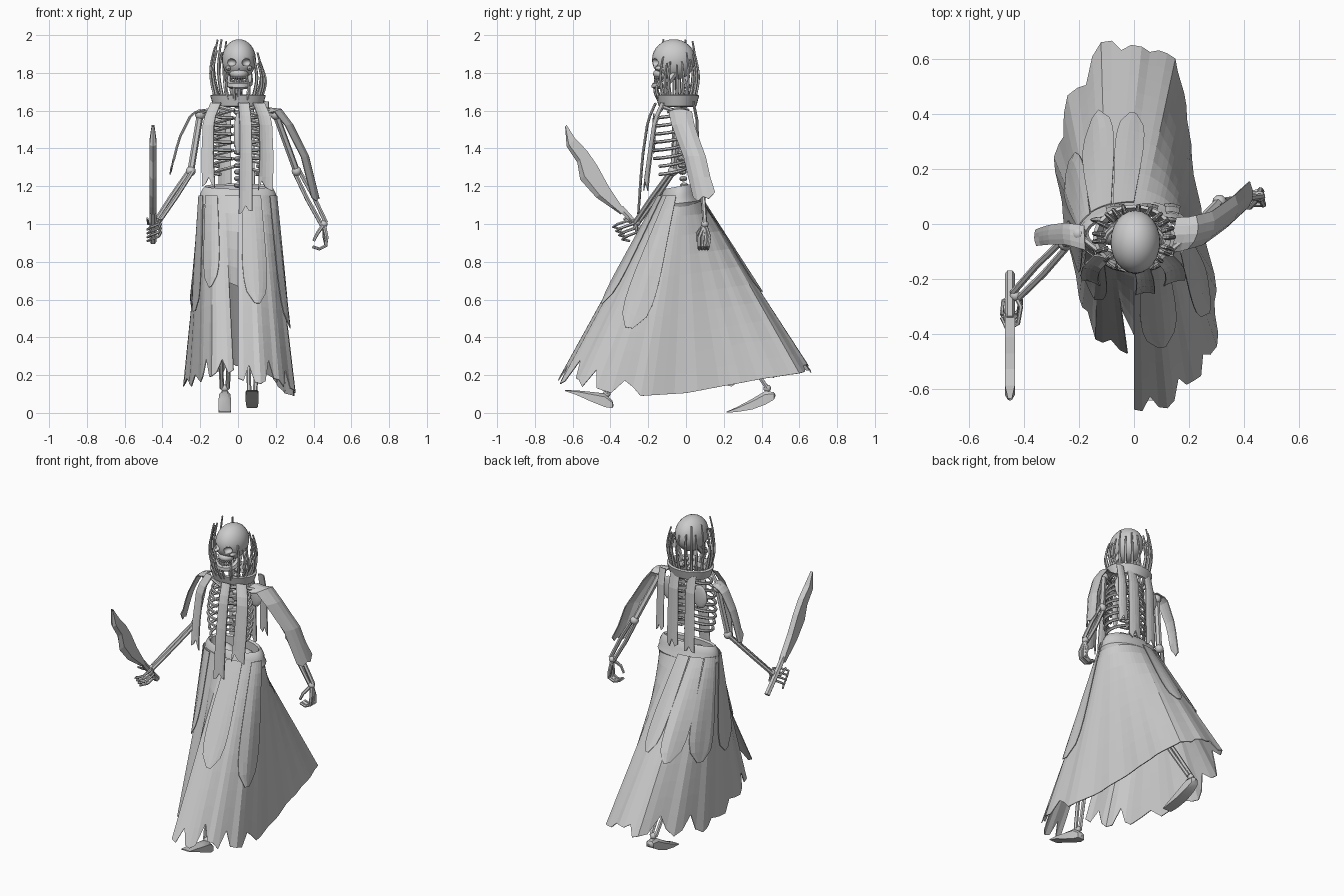
import bpy, bmesh, math, random
from mathutils import Vector as V

random.seed(4)
if "Cube" in bpy.data.objects:
    bpy.data.objects.remove(bpy.data.objects["Cube"])

grey = bpy.data.materials.new("pale_grey")
grey.use_nodes = True
grey.diffuse_color = (0.6, 0.6, 0.6, 1)
grey.node_tree.nodes["Principled BSDF"].inputs["Base Color"].default_value = (0.6, 0.6, 0.6, 1)


def add(name, mesh, smooth=False):
    ob = bpy.data.objects.new(name, mesh)
    bpy.context.collection.objects.link(ob)
    mesh.materials.clear()
    mesh.materials.append(grey)
    if smooth:
        bpy.ops.object.select_all(action='DESELECT')
        ob.select_set(True)
        bpy.context.view_layer.objects.active = ob
        bpy.ops.object.shade_smooth_by_angle(angle=math.radians(40))
    return ob


def grid(name, rows, closed=False, thick=0.0, smooth=False, keep=lambda r, c: True):
    """Surface through rows of points, optionally closed around and thickened."""
    n = len(rows[0])
    faces = [(r * n + c, r * n + (c + 1) % n, (r + 1) * n + (c + 1) % n, (r + 1) * n + c)
             for r in range(len(rows) - 1) for c in range(n if closed else n - 1) if keep(r, c)]
    me = bpy.data.meshes.new(name)
    me.from_pydata([p for row in rows for p in row], [], faces)
    bm = bmesh.new()
    bm.from_mesh(me)
    bmesh.ops.recalc_face_normals(bm, faces=bm.faces)
    bm.to_mesh(me)
    bm.free()
    ob = add(name, me, smooth)
    if thick:
        ob.modifiers.new("cloth", 'SOLIDIFY').thickness = thick
    return ob


def rods(name, paths, r, taper=(1, 1), kind='POLY'):
    """Round rods along paths, with the radius changing from end to end."""
    cu = bpy.data.curves.new(name, 'CURVE')
    cu.dimensions, cu.bevel_depth, cu.bevel_resolution, cu.use_fill_caps = '3D', r, 1, True
    for path in paths:
        s = cu.splines.new(kind)
        s.points.add(len(path) - 1)
        for i, p in enumerate(path):
            s.points[i].co = (*p, 1)
            f = i / (len(path) - 1)
            s.points[i].radius = taper[0] * (1 - f) + taper[1] * f
        if kind == 'NURBS':
            s.order_u, s.use_endpoint_u, s.resolution_u = 3, True, 5
    tmp = bpy.data.objects.new(name, cu)
    me = bpy.data.meshes.new_from_object(tmp)
    bpy.data.objects.remove(tmp)
    return add(name, me, True)


def balls(name, items, seg=12):
    """Ellipsoids given as (centre, radii)."""
    bm = bmesh.new()
    for c, s in items:
        new = bmesh.ops.create_uvsphere(bm, u_segments=seg, v_segments=seg * 2 // 3, radius=1)['verts']
        for v in new:
            v.co = V(c) + V((v.co.x * s[0], v.co.y * s[1], v.co.z * s[2]))
    me = bpy.data.meshes.new(name)
    bm.to_mesh(me)
    bm.free()
    return add(name, me, True)


def strip(name, path, across, w0, w1, bulge=0.0):
    """Hanging cloth strip with a ragged end."""
    path, across = [V(p) for p in path], V(across).normalized()
    rows, n = [], 8
    for k in range(n + 1):
        f = k / n * (len(path) - 1)
        i = min(int(f), len(path) - 2)
        c = path[i].lerp(path[i + 1], f - i)
        out = across.cross(path[i + 1] - path[i]).normalized()
        w = w0 + (w1 - w0) * k / n
        rows.append([c + across * w * s - out * bulge * s * s * 4
                     + V((0, 0, random.uniform(-.02, .04) if k == n else 0))
                     for s in (-.5, -.25, 0, .25, .5)])
    return grid(name, rows, thick=0.006)


def ring(name, profile, cy, tilt=0.0, n=32):
    """Oval band from (x radius, y radius, height) steps, raised at the back by tilt."""
    return grid(name, [[(rx * math.cos(a), cy + ry * math.sin(a), z + tilt * math.sin(a)) for a in
                [math.tau * i / n for i in range(n)]] for rx, ry, z in profile], True, smooth=True)


# Skirt: straight loft from the oval waist to a striding hem
HEM = [(0, -.67, .19), (.12, -.66, .17), (.22, -.58, .15), (.3, -.44, .13), (.3, -.24, .09),
       (.25, 0, .105), (.21, .24, .15), (.19, .43, .185), (.15, .6, .21), (.03, .66, .23),
       (-.12, .67, .21), (-.24, .46, .2), (-.29, .24, .15), (-.26, .03, .12),
       (-.2, -.27, .15), (-.14, -.42, .19), (-.025, -.47, .23)]
M = len(HEM)


def skirt_point(u, t, off=0.0):
    a = math.tau * u / M - math.pi / 2
    d = V((math.cos(a), math.sin(a), 0))
    top = V((.195 * d.x, -.035 + .105 * d.y, 1.15))
    i = int(u) % M
    low = V(HEM[i]).lerp(V(HEM[(i + 1) % M]), u % 1)
    return top.lerp(low, t) + d * (off + .004 * math.sin(u * math.pi * 2) * t)


SUB, ROWS = 4, 10
jag = [0 if 4 <= c / SUB <= 8.5 else random.uniform(.04, .13) if c % 4 == 2 else random.uniform(-.02, .04)
       for c in range(M * SUB)]
rows = [[skirt_point(c / SUB, t * (1 - jag[c] * t ** 6)) for c in range(M * SUB)]
        for t in [r / ROWS for r in range(ROWS + 1)]]
grid("skirt", rows, True, 0.005, keep=lambda r, c: r < 5 or c < (M - 1) * SUB)

# Rounded overskirt panels
for k, (u0, length, half) in enumerate([(1, .58, .7), (3.2, .68, .65), (9, .55, .5),
                                        (10.2, .58, .6), (11.6, .6, .7), (13.4, .6, .6), (14.9, .5, .6)]):
    rows = []
    for r in range(11):
        t = r / 10
        w = half * (1 + .2 * t) * math.sqrt(1 - .97 * t ** 5)
        rows.append([skirt_point((u0 + s * w) % M, t * length, .012 + .003 * (k % 2))
                     for s in (-1, -.6, -.2, .2, .6, 1)])
    grid("overskirt_panel_%d" % k, rows, thick=0.004)

ring("waistband", [(.2, .115, 1.09), (.21, .122, 1.11), (.2, .105, 1.14), (.2, .098, 1.16),
                   (.185, .085, 1.19), (.175, .075, 1.2), (.165, .065, 1.19), (.165, .065, 1.12)], -.035, .014)

# Collar and the curved spines standing around the head
ring("collar", [(.115, .09, 1.62), (.13, .1, 1.625), (.148, .115, 1.68),
                (.135, .104, 1.685), (.115, .09, 1.62)], -.045)
spines = []
for i in range(21):
    a = math.tau * (i + random.uniform(-.3, .3)) / 21
    ca, sa = math.cos(a), math.sin(a)
    h = random.uniform(.17, .25) + .1 * (.5 - .5 * ca)
    if sa < -.8:
        h *= .5
    spines.append([(.125 * ca * q, -.05 + .1 * sa * q, 1.65 + h * f)
                   for q, f in ((.9, 0), (1.1, .25), (1.22, .65), (.98, 1))])
rods("collar_spines", spines, .011, (1, .45), 'NURBS')

# Skull with cut sockets, jaw and teeth
skull = balls("skull", [((.005, -.065, 1.87), (.09, .115, .108))], 24)
cutters = balls("socket_cutters", [((x, -.172, 1.855), (.027, .035, .021)) for x in (-.037, .047)]
                + [((.005, -.19, 1.812), (.012, .03, .018))])
cut = skull.modifiers.new("sockets", 'BOOLEAN')
cut.operation, cut.object = 'DIFFERENCE', cutters
cutters.hide_render = True
cutters.hide_set(True)
balls("cheeks", [((.005, -.125, 1.795), (.05, .05, .03))]
      + [((.005 + s * .055, -.125, 1.825), (.016, .04, .014)) for s in (-1, 1)])
jaw = [(.005 + .056 * math.sin(a), -.09 - .075 * math.cos(a), 1.732 + .07 * (a / 2) ** 4)
       for a in [-2 + .4 * i for i in range(11)]]
rods("jaw", [jaw], .019)
teeth = []
for z in (1.758, 1.775):
    for i in range(9):
        a = -1 + i * .25
        teeth.append(((.005 + .048 * math.sin(a), -.105 - .06 * math.cos(a), z), (.006, .005, .009)))
balls("teeth", teeth, 6)

# Spine, ribs, breastbone, shoulder girdle and pelvis
balls("spine", [((0, .005 - .03 * math.sin((z - 1.1) * 5), z), (.022, .022, .015))
                for z in [1.1 + .035 * i for i in range(19)]], 8)
ribs = []
for i in range(8):
    z, w = 1.61 - .043 * i, .09 + .055 * math.sin(.4 + i * .3)
    end = 2.9 if i < 6 else 2.3
    for s in (-1, 1):
        ribs.append([(s * w * math.sin(a), -.08 + .09 * math.cos(a), z - .034 * a + .018 * a * a / 3)
                     for a in [.15 + (end - .15) * k / 9 for k in range(10)]])
rods("ribs", ribs, .009)
balls("breastbone", [((0, -.17, 1.48), (.022, .009, .11))])
rods("collarbones", [[(s * .02, -.14, 1.6), (s * .1, -.12, 1.62), (s * .2, -.04, 1.59)] for s in (-1, 1)], .011)
balls("shoulder_blades", [((s * .11, .015, 1.52), (.05, .012, .075)) for s in (-1, 1)])
balls("pelvis", [((s * .07, -.03, 1.12), (.07, .05, .06)) for s in (-1, 1)])


def limb(name, a, b, c, gap):
    """Upper bone, two lower bones and the knobs at the joints."""
    a, b, c, g = V(a), V(b), V(c), V(gap)
    rods(name + "_upper_bone", [[a, a.lerp(b, .15), a.lerp(b, .85), b]], .018)
    rods(name + "_lower_bones", [[b + g, b.lerp(c, .5) + g * 1.4, c + g],
                                 [b - g, b.lerp(c, .5) - g * 1.4, c - g]], .012)
    balls(name + "_joints", [(a, (.028,) * 3), (b, (.026,) * 3), (c, (.02,) * 3)])


limb("right_arm", (-.2, -.035, 1.58), (-.25, -.07, 1.28), (-.43, -.26, 1.01), (.01, -.01, 0))
limb("left_arm", (.2, -.035, 1.58), (.31, .08, 1.28), (.455, .1, 1.0), (.011, 0, .007))
limb("left_leg", (.08, -.04, 1.08), (.08, -.33, .62), (.075, -.42, .1), (.016, 0, 0))
limb("right_leg", (-.08, -.03, 1.08), (-.07, .12, .6), (-.07, .43, .13), (.016, 0, 0))


# Pointed feet, wedge shaped from heel to toe
def foot(name, x, path):
    grid(name, [[(x + w * c, y, z + h * s) for c, s in
                 ((-1, -1), (1, -1), (1, .5), (.5, 1), (-.5, 1), (-1, .5))]
                for y, z, w, h in path], True, smooth=True)


foot("left_foot", .075, [(-.383, .04, .001, .001), (-.39, .045, .024, .02), (-.43, .067, .03, .036),
                         (-.5, .085, .034, .026), (-.58, .107, .034, .012), (-.64, .118, .03, .003)])
foot("right_foot", -.07, [(.475, .092, .001, .001), (.465, .09, .024, .02), (.42, .08, .03, .036),
                          (.35, .046, .034, .028), (.27, .018, .034, .013), (.215, .004, .03, .003)])

# Hands
rods("left_fingers", [[(.455, .1, 1.0), (.47 - k * .004, .07 + k * .018, .93), (.465, .07 + k * .016, .885),
                       (.43, .07 + k * .015, .868), (.395, .07 + k * .014, .88)] for k in range(4)]
     + [[(.455, .1, 1.0), (.42, .06, .95), (.4, .06, .91)]], .011, (1, .7))
rods("right_fingers", [[(-.43, -.26, 1.01), (-.41, -.3 + k * .012, 1.02 - k * .022),
                        (-.42, -.36 + k * .014, 1.0 - k * .022), (-.46, -.385 + k * .016, .985 - k * .022),
                        (-.48, -.34 + k * .014, .97 - k * .02)] for k in range(4)]
     + [[(-.43, -.26, 1.01), (-.475, -.28, 1.0), (-.48, -.33, 1.03)]], .009, (1, .7))

# Curved, notched blade and grip
back = [(-.633, 1.525), (-.585, 1.45), (-.525, 1.39), (-.47, 1.31), (-.41, 1.2), (-.35, 1.11), (-.325, 1.07)]
edge = [(-.64, 1.515), (-.632, 1.41), (-.575, 1.325), (-.56, 1.235), (-.475, 1.14), (-.395, 1.085), (-.345, 1.05)]
rows = []
for i, (b, e) in enumerate(zip(back, edge)):
    t = .007 if i == 0 else .018
    m = [(p + q * 3) / 4 for p, q in zip(b, e)]
    rows.append([(-.45 - t, *b), (-.45 + t, *b), (-.45 + t, *m), (-.45, *e), (-.45 - t, *m)])
grid("sword_blade", rows, True)
rods("sword_grip", [[(-.45, -.345, 1.085), (-.45, -.26, .99), (-.45, -.18, .905)]], .018)

# Hanging strips at the front and back, and the torn sleeves
for k, (x, y, w, z) in enumerate([(-.155, -.12, .07, 1.21), (.04, -.16, .07, 1.07), (.145, -.12, .08, 1.19)]):
    strip("front_strip_%d" % k, [(x * .75, y, 1.64), (x, y - .04, 1.55), (x * 1.04, y - .07, 1.35),
                                 (x, y - .09, z)], (1, x * 2, 0), w * .8, w, .006)
for k, (x, w, z) in enumerate([(-.07, .07, 1.19), (.05, .08, 1.19), (.14, .06, 1.26)]):
    strip("back_strip_%d" % k, [(x, .045, 1.65), (x, .065, 1.55), (x, .075, z)], (1, -x, 0), w * .8, w, .006)
strip("left_sleeve", [(.14, -.04, 1.62), (.23, -.035, 1.61), (.29, -.02, 1.53), (.375, .04, 1.36),
                      (.43, .09, 1.14)], (.25, 1, 0), .13, .12, -.025)
strip("right_sleeve", [(-.18, -.05, 1.61), (-.25, -.035, 1.59), (-.32, -.04, 1.45), (-.362, -.05, 1.28)],
      (-.05, 1, 0), .09, .06, .006)
